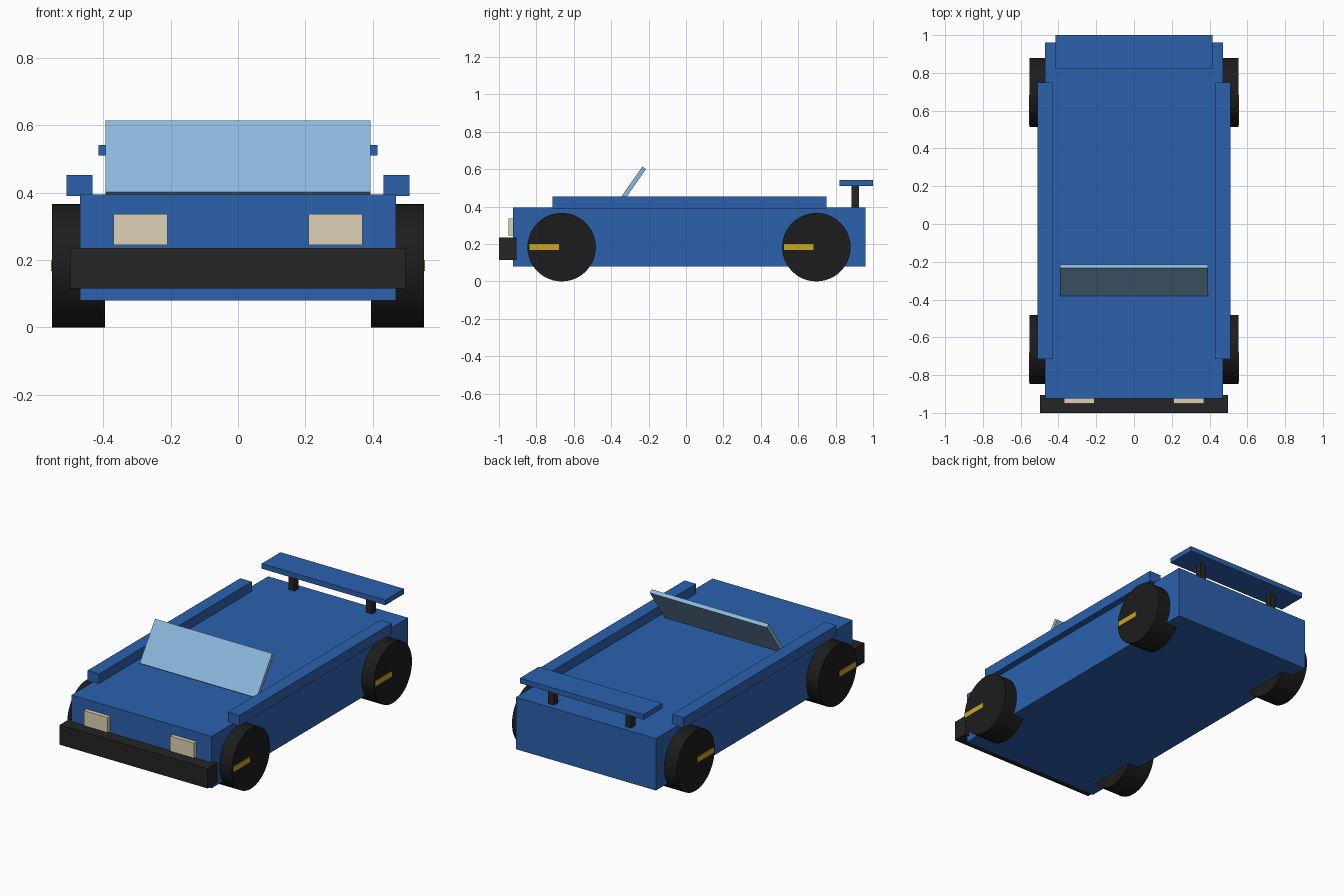
import bpy
from math import radians, pi

if "Cube" in bpy.data.objects:
    bpy.data.objects.remove(bpy.data.objects["Cube"])


def material(name, rgb):
    m = bpy.data.materials.new(name)
    m.diffuse_color = (*rgb, 1)
    m.use_nodes = True
    m.node_tree.nodes["Principled BSDF"].inputs["Base Color"].default_value = m.diffuse_color
    return m


BLUE = material("blue_paint", (0.025, 0.12, 0.42))
BLACK = material("black_trim", (0.018, 0.018, 0.018))
RUBBER = material("rubber", (0.012, 0.012, 0.012))
GLASS = material("glass", (0.26, 0.48, 0.72))
CREAM = material("lamp_cream", (0.72, 0.65, 0.46))
GOLD = material("gold", (0.58, 0.38, 0.015))


def box(name, x, y, z, mat):
    """Box from (min, max) ranges on each axis."""
    ranges = (x, y, z)
    bpy.ops.mesh.primitive_cube_add(size=1, location=[(a + b) / 2 for a, b in ranges])
    ob = bpy.context.object
    ob.name = name
    ob.scale = [b - a for a, b in ranges]
    bpy.ops.object.transform_apply(location=False, rotation=False, scale=True)
    ob.data.materials.append(mat)
    return ob


def pair(name, x, y, z, mat):
    """Box on the right side plus its mirror image on the left."""
    box(name + "_right", x, y, z, mat)
    box(name + "_left", (-x[1], -x[0]), y, z, mat)


# Body, bumper, side rails and headlights
box("body", (-0.47, 0.47), (-0.925, 0.96), (0.08, 0.395), BLUE)
box("front_bumper", (-0.497, 0.497), (-1.0, -0.905), (0.115, 0.235), BLACK)
pair("side_rail", (0.432, 0.51), (-0.715, 0.75), (0.39, 0.453), BLUE)
pair("headlight", (0.21, 0.37), (-0.95, -0.915), (0.245, 0.337), CREAM)

# Windshield leaning back
glass = box("windshield", (-0.393, 0.393), (-0.31, -0.286), (0.371, 0.631), GLASS)
glass.rotation_euler.x = radians(-35)

# Rear spoiler on two posts
box("spoiler_wing", (-0.415, 0.415), (0.82, 1.0), (0.51, 0.541), BLUE)
pair("spoiler_post", (0.24, 0.28), (0.885, 0.925), (0.385, 0.515), BLACK)

# Wheels, each with a gold spoke pointing forward
R = 0.183
for end, y in (("front", -0.665), ("rear", 0.697)):
    for side, s in (("right", 1), ("left", -1)):
        bpy.ops.mesh.primitive_cylinder_add(
            vertices=48, radius=R, depth=0.157,
            location=(s * 0.4735, y, R), rotation=(0, pi / 2, 0))
        wheel = bpy.context.object
        wheel.name = f"{end}_wheel_{side}"
        wheel.data.materials.append(RUBBER)
        bpy.ops.object.shade_smooth_by_angle(angle=radians(30))
    pair(f"{end}_wheel_spoke", (0.535, 0.556), (y - 0.172, y - 0.015), (0.168, 0.199), GOLD)
